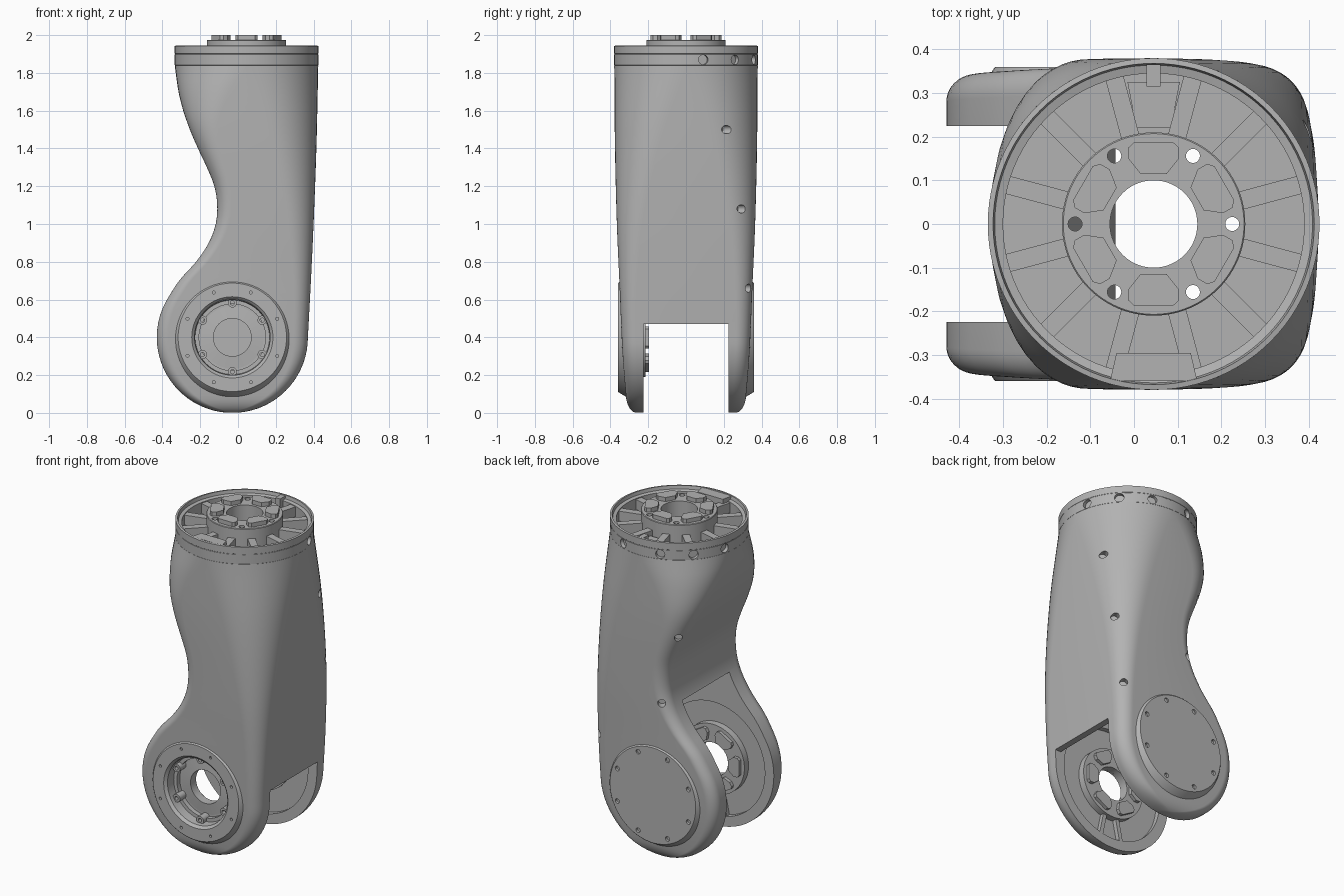
import bpy, bmesh, math
from mathutils import Matrix, Vector

cube = bpy.data.objects.get("Cube")
if cube:
    bpy.data.objects.remove(cube, do_unlink=True)

metal = bpy.data.materials.new("satin grey metal")
metal.use_nodes = True
GREY = (0.45, 0.45, 0.45, 1)
metal.diffuse_color = GREY
metal.node_tree.nodes["Principled BSDF"].inputs["Base Color"].default_value = GREY

T, R, rad = Matrix.Translation, Matrix.Rotation, math.radians
TOP = T((0.045, 0, 0))                               # axis of the upper flange
FRONT = T((-0.03, 0, 0.4)) @ R(rad(90), 4, 'X')      # joint axis, outward -y
BACK = T((-0.03, 0, 0.4)) @ R(rad(-90), 4, 'X')      # joint axis, outward +y


def spin(m, deg):
    return m @ R(rad(deg), 4, 'Z')


def finish(name, bm, m=Matrix()):
    bmesh.ops.remove_doubles(bm, verts=bm.verts, dist=1e-5)
    bmesh.ops.transform(bm, matrix=m, verts=bm.verts)
    bmesh.ops.recalc_face_normals(bm, faces=bm.faces)
    me = bpy.data.meshes.new(name)
    bm.to_mesh(me)
    bm.free()
    me.materials.append(metal)
    ob = bpy.data.objects.new(name, me)
    bpy.context.collection.objects.link(ob)
    return ob


def skin(bm, rings, close):
    n = len(rings[0])
    pairs = list(zip(rings, rings[1:])) + ([(rings[-1], rings[0])] if close else [])
    for a, b in pairs:
        for i in range(n):
            j = (i + 1) % n
            bm.faces.new((a[i], a[j], b[j], b[i]))


def lathe(name, profile, m, n=64):
    """Closed (radius, height) profile turned about local z."""
    bm = bmesh.new()
    angles = [2 * math.pi * i / n for i in range(n)]
    rings = [[bm.verts.new((r * math.cos(a), r * math.sin(a), z)) for a in angles]
             for r, z in profile]
    if profile[0][0] == 0:
        skin(bm, rings[1:-1], False)
        bm.faces.new(rings[1])
        bm.faces.new(rings[-2])
        for v in rings[0] + rings[-1]:
            bm.verts.remove(v)
    else:
        skin(bm, rings, True)
    return finish(name, bm, m)


def cylinder(name, r, z0, z1, m, n=24):
    return lathe(name, [(0, z0), (r, z0), (r, z1), (0, z1)], m, n)


def loft(name, sections, m=Matrix()):
    bm = bmesh.new()
    rings = [[bm.verts.new(p) for p in s] for s in sections]
    skin(bm, rings, False)
    bm.faces.new(rings[0])
    bm.faces.new(rings[-1])
    return finish(name, bm, m)


def prism(name, pts, z0, z1, m):
    return loft(name, [[(x, y, z) for x, y in pts] for z in (z0, z1)], m)


def cut(ob, cutter):
    cutter.hide_render = True
    mod = ob.modifiers.new("cut", 'BOOLEAN')
    mod.operation, mod.solver, mod.object = 'DIFFERENCE', 'EXACT', cutter
    bpy.context.view_layer.objects.active = ob
    bpy.ops.object.modifier_apply(modifier=mod.name)
    bpy.data.objects.remove(cutter, do_unlink=True)


def curve(table, z):
    """Smooth interpolation through (height, value) pairs."""
    if z >= table[-1][0]:
        return table[-1][1]
    i = max(k for k in range(len(table) - 1) if table[k][0] <= z or k == 0)

    def slope(k):
        a, b = table[max(k - 1, 0)], table[min(k + 1, len(table) - 1)]
        return (b[1] - a[1]) / (b[0] - a[0])
    (z0, v0), (z1, v1) = table[i], table[i + 1]
    h = z1 - z0
    t = (z - z0) / h
    return ((2*t**3 - 3*t*t + 1) * v0 + (t**3 - 2*t*t + t) * h * slope(i)
            + (3*t*t - 2*t**3) * v1 + (t**3 - t*t) * h * slope(i + 1))


# Main shell: round at the top, blending to a rounded box with circular feet
LEFT = [(0.6, -.376), (0.7, -.312), (0.8, -.222), (0.9, -.155), (1.0, -.118), (1.1, -.11),
        (1.2, -.125), (1.3, -.165), (1.4, -.212), (1.5, -.255), (1.6, -.29), (1.7, -.315),
        (1.84, -.335)]
RIGHT = [(0.4, .37), (0.7, .386), (1.0, .40), (1.4, .415), (1.84, .425)]
DEPTH = [(0, .31), (0.3, .335), (0.7, .353), (1.0, .366), (1.4, .376), (1.84, .38)]
ROUND_LEFT = [(0, .06), (0.8, .065), (1.2, .085), (1.5, .15), (1.7, .27), (1.84, .38)]
ROUND_RIGHT = [(0, .07), (0.5, .08), (0.8, .105), (1.1, .155), (1.5, .26), (1.84, .38)]


def section(z, inset=0.0):
    arc = math.sqrt(max(0.16 - (z - 0.4) ** 2, 0))
    xl = (curve(LEFT, z) if z > 0.6 else -0.03 - arc) + inset
    xr = (curve(RIGHT, z) if z > 0.4 else -0.03 + arc) - inset
    yh = curve(DEPTH, z) - inset
    if z < 0.08:
        yh -= 0.05 * (1 - math.sqrt(1 - (1 - z / 0.08) ** 2))
    top = min((xr - xl) / 2, yh) - 0.0005
    rl = min(max(curve(ROUND_LEFT, z) - inset, 0.02), top)
    rr = min(max(curve(ROUND_RIGHT, z) - inset, 0.02), top)
    pts = []
    for q, (cx, cy, r) in enumerate([(xr - rr, yh - rr, rr), (xl + rl, yh - rl, rl),
                                     (xl + rl, rl - yh, rl), (xr - rr, rr - yh, rr)]):
        for k in range(13):
            a = math.pi / 2 * (q + k / 12)
            pts.append((cx + r * math.cos(a), cy + r * math.sin(a), z))
    return pts


levels = [0.4 - 0.4 * math.cos(math.pi / 2 * k / 18) for k in range(1, 18)]
levels += [0.4 + 0.04 * k for k in range(37)]
shell = loft("main_shell", [section(z) for z in levels])

# Hollow upper body, and the fork gap that opens higher on the hollow side
cut(shell, loft("hollow_cutter", [section(0.96 + 0.05 * k, 0.068) for k in range(19)]))
gap = [(-.7, -.1), (.7, -.1), (.7, .47), (.335, .47), (.335, .98), (-.045, .98),
       (-.045, .95), (-.7, .95)]
cut(shell, prism("gap_cutter", gap, -.225, .225, R(rad(90), 4, 'X')))

# Joint bores and shallow pockets inside the fork arms
for frame in (FRONT, BACK):
    cut(shell, cylinder("pocket_cutter", .34, .2, .255, frame, 64))
    cut(shell, cylinder("bore_cutter", .2, .262, .5, frame, 64))
    cut(shell, cylinder("hole_cutter", .1, .2, .5, frame, 48))

# Oblique bolt holes along the rear corners
for x, y, z in [(.395, .21, 1.5), (.38, .29, 1.08), (.35, .33, .66),
                (-.18, .33, 1.38), (-.08, .345, .97)]:
    aim = Vector((.6 if x > 0 else -.6, 1, 0)).to_track_quat('Z', 'Y').to_matrix().to_4x4()
    cut(shell, cylinder("bolt_cutter", .022, -.03, .15, T((x, y, z)) @ aim))

# Upper flange: grooved ring, sunken floor and raised hub
flange = lathe("upper_flange", [
    (.1, 1.8), (.365, 1.8), (.375, 1.838), (.38, 1.841), (.38, 1.898), (.379, 1.899),
    (.379, 1.901), (.38, 1.902), (.38, 1.943), (.368, 1.945), (.364, 1.925), (.345, 1.92),
    (.345, 1.855), (.21, 1.855), (.21, 1.972), (.207, 1.975), (.1, 1.975)], TOP, 96)
for a in range(0, 360, 60):
    cut(flange, cylinder("hub_hole_cutter", .016, 1.7, 2.1, spin(TOP, a) @ T((.18, 0, 0))))
for a in (14, 43, 71, 109, 137, 166):
    cut(flange, cylinder("side_hole_cutter", .026, .358, .5,
                         spin(TOP, a) @ T((0, 0, 1.87)) @ R(rad(90), 4, 'Y')))


def box(x0, x1, w):
    return [(x0, -w), (x1, -w), (x1, w), (x0, w)]


# Floor ribs, front block, rear tab and raised rear tray
for a in range(15, 360, 30):
    prism("floor_rib", box(.2, .35, .021), 1.85, 1.915, spin(TOP, a))
prism("front_block", [(.295, -.085), (.36, -.1), (.36, .1), (.295, .085)],
      1.85, 1.942, spin(TOP, -90))
prism("rear_tab", box(.315, .365, .016), 1.85, 1.942, spin(TOP, 90))
prism("rear_tray", [(.22, -.04), (.325, -.06), (.325, .06), (.22, .04)],
      1.85, 1.885, spin(TOP, 90))

# Hub pads, shared by the upper flange and both joints
PAD = [(.115, -.03), (.15, -.058), (.175, -.058), (.187, -.045),
       (.187, .045), (.175, .058), (.15, .058), (.115, .03)]
for a in range(0, 360, 60):
    prism("upper_pad", PAD, 1.97, 2.0, spin(TOP, a + 30))
    prism("front_joint_pad", PAD, .22, .195, spin(FRONT, a))
    prism("back_joint_pad", PAD, .25, .226, spin(BACK, a))

# Joint bosses: open ring in front, closed cover behind
front_boss = lathe("front_boss", [(.195, .26), (.325, .27), (.328, .295), (.292, .355),
                                  (.287, .36), (.215, .36), (.2, .345)], FRONT, 96)
back_cover = lathe("back_cover", [(0, .3), (.325, .27), (.328, .295), (.292, .355),
                                  (.287, .36), (0, .36)], BACK, 96)
for boss, frame, r in ((front_boss, FRONT, .008), (back_cover, BACK, .014)):
    for k in range(8):
        cut(boss, cylinder("cover_hole_cutter", r, .345, .4,
                           spin(frame, 22.5 + 45 * k) @ T((.257, 0, 0)), 16))

# Inner hubs, arm ribs, bore step and screw posts
lathe("front_inner_hub", [(.1, .268), (.21, .258), (.21, .215), (.1, .215)], FRONT)
lathe("back_inner_hub", [(.1, .268), (.21, .258), (.21, .245), (.1, .245)], BACK)
lathe("bore_step", [(.176, .255), (.202, .255), (.202, .29), (.176, .29)], FRONT)
for frame in (FRONT, BACK):
    for a in (258, 282):
        prism("arm_rib", box(.2, .345, .012), .26, .23, spin(frame, a))
for a in range(30, 390, 60):
    lathe("screw_post", [(.011, .26), (.024, .26), (.024, .32), (.011, .32)],
          spin(FRONT, a) @ T((.182, 0, 0)), 20)
lathe("lower_screw", [(.011, .27), (.022, .27), (.022, .305), (.011, .305)],
      FRONT @ T((0, -.32, 0)), 20)

# Smooth curved faces while keeping machined edges crisp
bpy.ops.object.select_all(action='DESELECT')
for ob in bpy.context.scene.objects:
    if ob.type == 'MESH':
        ob.select_set(True)
bpy.context.view_layer.objects.active = shell
bpy.ops.object.shade_smooth_by_angle(angle=rad(30))
